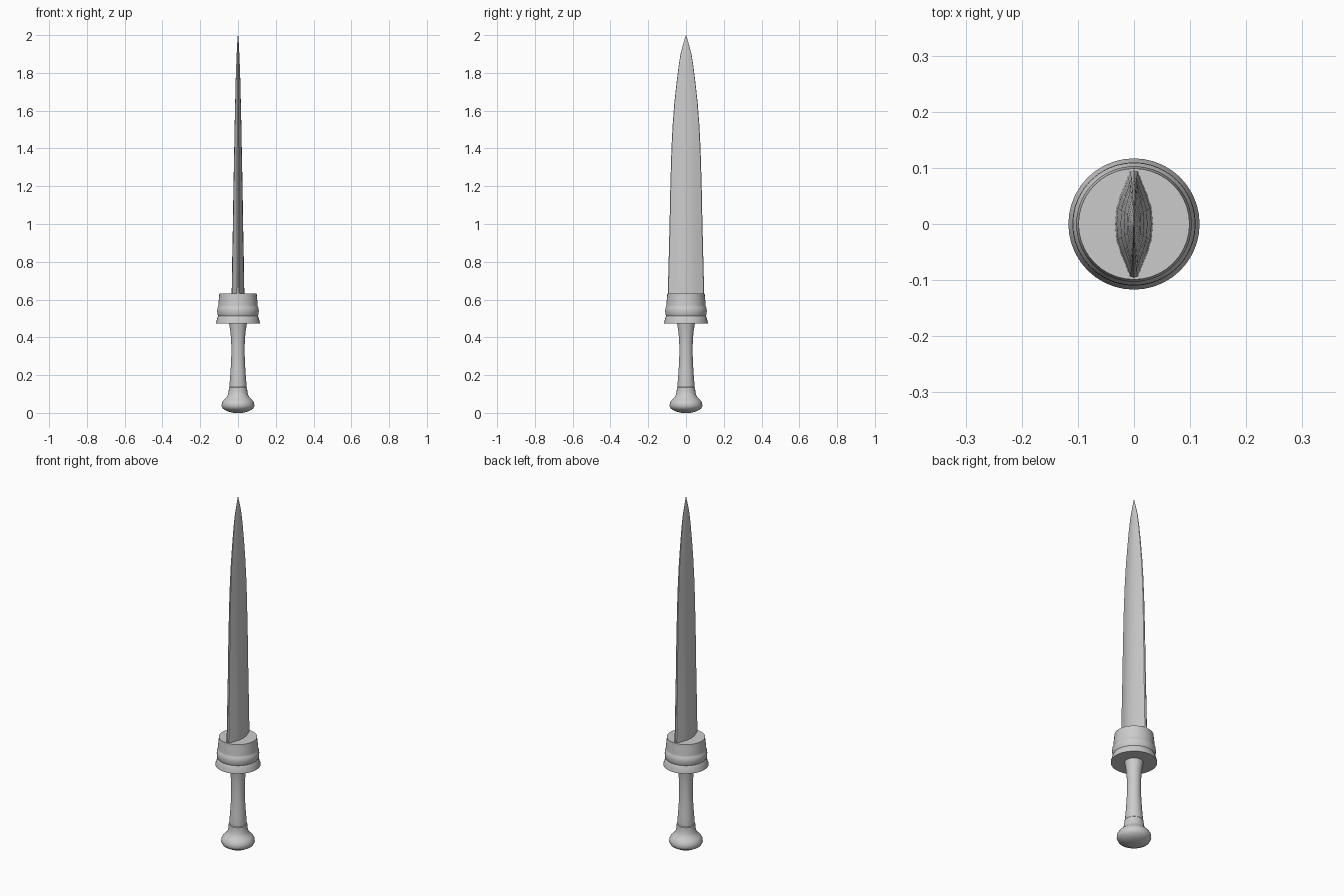
import bpy, math

if "Cube" in bpy.data.objects:
    bpy.data.objects.remove(bpy.data.objects["Cube"])


def skin(name, rings, cap_start=True, cap_end=True, angle=35):
    """Join a stack of equal-length point rings into one closed surface."""
    n = len(rings[0])
    verts = [p for ring in rings for p in ring]
    faces = []
    for k in range(len(rings) - 1):
        for i in range(n):
            j = (i + 1) % n
            faces.append((k * n + i, k * n + j, (k + 1) * n + j, (k + 1) * n + i))
    if cap_start:
        faces.append(tuple(reversed(range(n))))
    if cap_end:
        faces.append(tuple(range((len(rings) - 1) * n, len(rings) * n)))
    mesh = bpy.data.meshes.new(name)
    mesh.from_pydata(verts, [], faces)
    obj = bpy.data.objects.new(name, mesh)
    bpy.context.collection.objects.link(obj)
    bpy.ops.object.select_all(action='DESELECT')
    obj.select_set(True)
    bpy.context.view_layer.objects.active = obj
    bpy.ops.object.shade_smooth_by_angle(angle=math.radians(angle))
    return obj


def lathe(name, profile, sides=40):
    """Turn a (radius, height) profile around z."""
    rings = [[(r * math.cos(2 * math.pi * i / sides),
               r * math.sin(2 * math.pi * i / sides), z) for i in range(sides)]
             for r, z in profile]
    return skin(name, rings)


# Pommel: flared knob with a shallow domed underside
lathe("pommel", [(0.025, 0.0), (0.055, 0.008), (0.08, 0.022), (0.087, 0.036),
                 (0.085, 0.054), (0.074, 0.07), (0.06, 0.083), (0.052, 0.1),
                 (0.049, 0.12), (0.048, 0.134), (0.044, 0.138)])

# Grip: waisted handle
lathe("grip", [(0.044, 0.13), (0.045, 0.15), (0.041, 0.2), (0.037, 0.26),
               (0.035, 0.32), (0.036, 0.38), (0.04, 0.43), (0.046, 0.465),
               (0.048, 0.48)])

# Guard: stepped collar with rounded bands
lathe("guard", [(0.117, 0.474), (0.117, 0.48), (0.111, 0.495), (0.109, 0.508),
                (0.105, 0.514), (0.109, 0.522), (0.11, 0.54), (0.109, 0.556),
                (0.104, 0.563), (0.103, 0.57), (0.103, 0.59), (0.1, 0.61),
                (0.099, 0.632)])

# Blade: lens section with narrow edge bevels, tapering to the point
quarter = [(0.0, 1.0), (0.3, 0.93), (0.55, 0.7), (0.75, 0.46),
           (0.88, 0.32), (0.97, 0.2), (1.0, 0.0)]
half = quarter + [(w, -t) for w, t in reversed(quarter[:-1])]
section = half + [(-w, t) for w, t in reversed(half[1:-1])]
stations = [(0.60, 0.097, 0.034), (0.80, 0.092, 0.031), (1.00, 0.087, 0.027),
            (1.20, 0.083, 0.024), (1.40, 0.077, 0.020), (1.52, 0.071, 0.018),
            (1.64, 0.062, 0.015), (1.74, 0.051, 0.013), (1.83, 0.040, 0.010),
            (1.90, 0.029, 0.007), (1.96, 0.013, 0.004), (2.00, 0.001, 0.001)]
skin("blade", [[(t * th, -w * wd, z) for w, t in section]
               for z, wd, th in stations])
